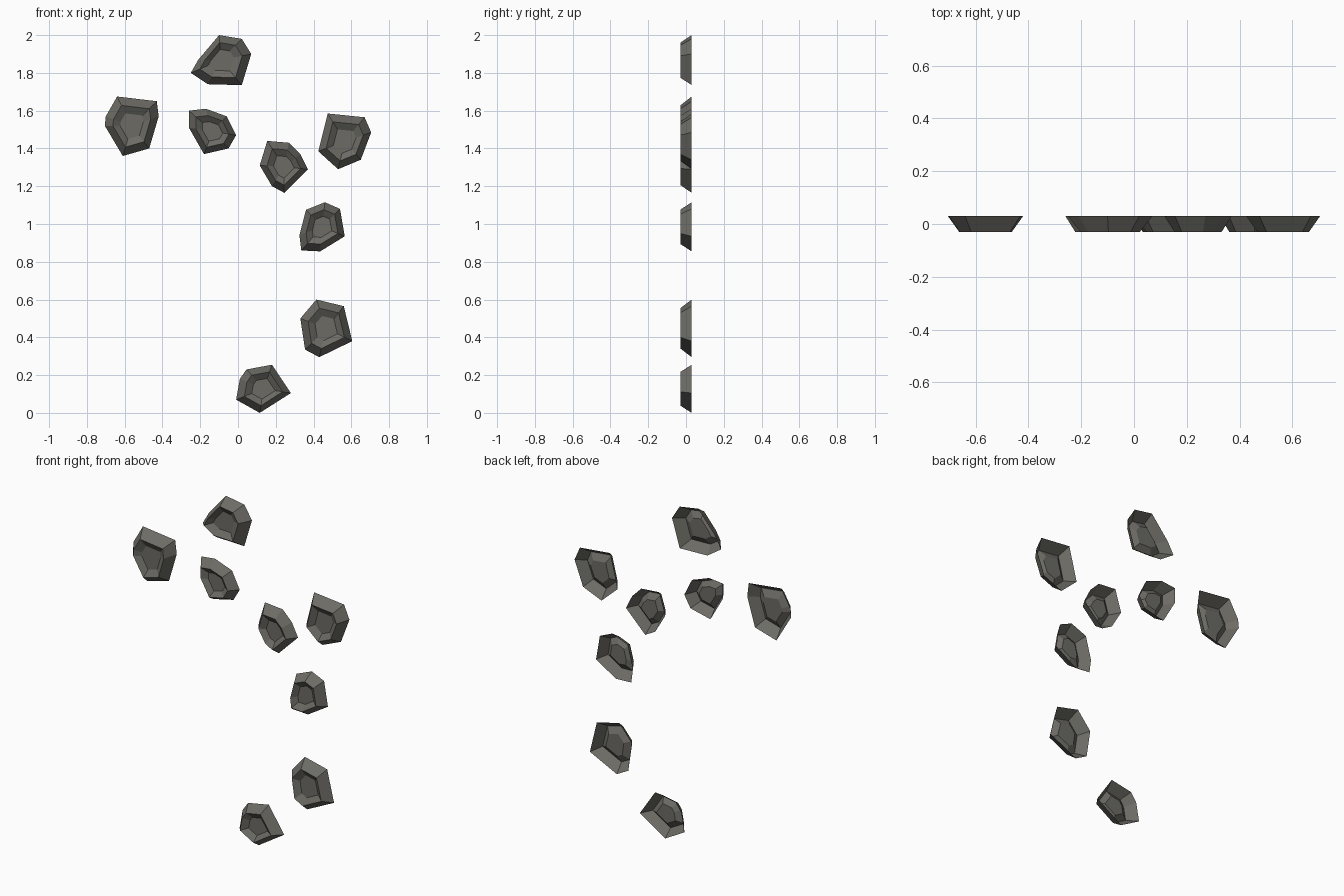
import bpy, bmesh
from mathutils import Vector

if "Cube" in bpy.data.objects:
    bpy.data.objects.remove(bpy.data.objects["Cube"])

# Single dark grey stone colour
mat = bpy.data.materials.new("stone grey")
mat.diffuse_color = (0.15, 0.147, 0.13, 1)
mat.use_nodes = True
mat.node_tree.nodes["Principled BSDF"].inputs["Base Color"].default_value = mat.diffuse_color

# Outer outlines (x, z) of the stones, clockwise seen from the front
OUTLINES = [
    [(-.25, 1.80), (-.21, 1.87), (-.10, 2.0), (.02, 1.98), (.07, 1.90), (.02, 1.735), (-.16, 1.74)],
    [(-.64, 1.675), (-.43, 1.65), (-.42, 1.57), (-.47, 1.40), (-.61, 1.36), (-.705, 1.52), (-.70, 1.57)],
    [(-.26, 1.60), (-.17, 1.61), (-.06, 1.57), (-.01, 1.47), (-.05, 1.40), (-.18, 1.37), (-.26, 1.51)],
    [(.155, 1.44), (.27, 1.43), (.33, 1.37), (.37, 1.29), (.245, 1.165), (.18, 1.20), (.115, 1.31)],
    [(.475, 1.585), (.67, 1.565), (.705, 1.485), (.65, 1.34), (.53, 1.29), (.425, 1.385)],
    [(.36, 1.075), (.46, 1.115), (.54, 1.08), (.565, .935), (.435, .855), (.335, .86), (.325, .94)],
    [(.415, .60), (.56, .565), (.605, .38), (.43, .295), (.355, .335), (.33, .50)],
    [(.045, .23), (.18, .255), (.28, .105), (.115, 0), (-.01, .07), (.01, .18)],
]

# Ring steps: (scale of outline, y): back rim, raised front ridge, sunken centre
RINGS = [(1.0, .03), (.70, -.03), (.43, -.005)]


def stone(i, outline):
    bm = bmesh.new()
    pts = [Vector((x, 0, z)) for x, z in outline]
    lo = Vector((min(p.x for p in pts), 0, min(p.z for p in pts)))
    hi = Vector((max(p.x for p in pts), 0, max(p.z for p in pts)))
    mid = (lo + hi) / 2
    rings = [[bm.verts.new(mid + (p - mid) * s + Vector((0, y, 0))) for p in pts] for s, y in RINGS]
    n = len(pts)
    for a, b in zip(rings, rings[1:]):
        for k in range(n):
            bm.faces.new((a[k], b[k], b[(k + 1) % n], a[(k + 1) % n]))
    bm.faces.new(rings[-1][::-1])
    # Make the front of the open shell the outside
    bm.normal_update()
    bmesh.ops.reverse_faces(bm, faces=[f for f in bm.faces if f.normal.y > 0])
    me = bpy.data.meshes.new(f"stone_{i}")
    bm.to_mesh(me)
    bm.free()
    me.materials.append(mat)
    bpy.context.collection.objects.link(bpy.data.objects.new(f"stone_{i}", me))


for i, outline in enumerate(OUTLINES, 1):
    stone(i, outline)
